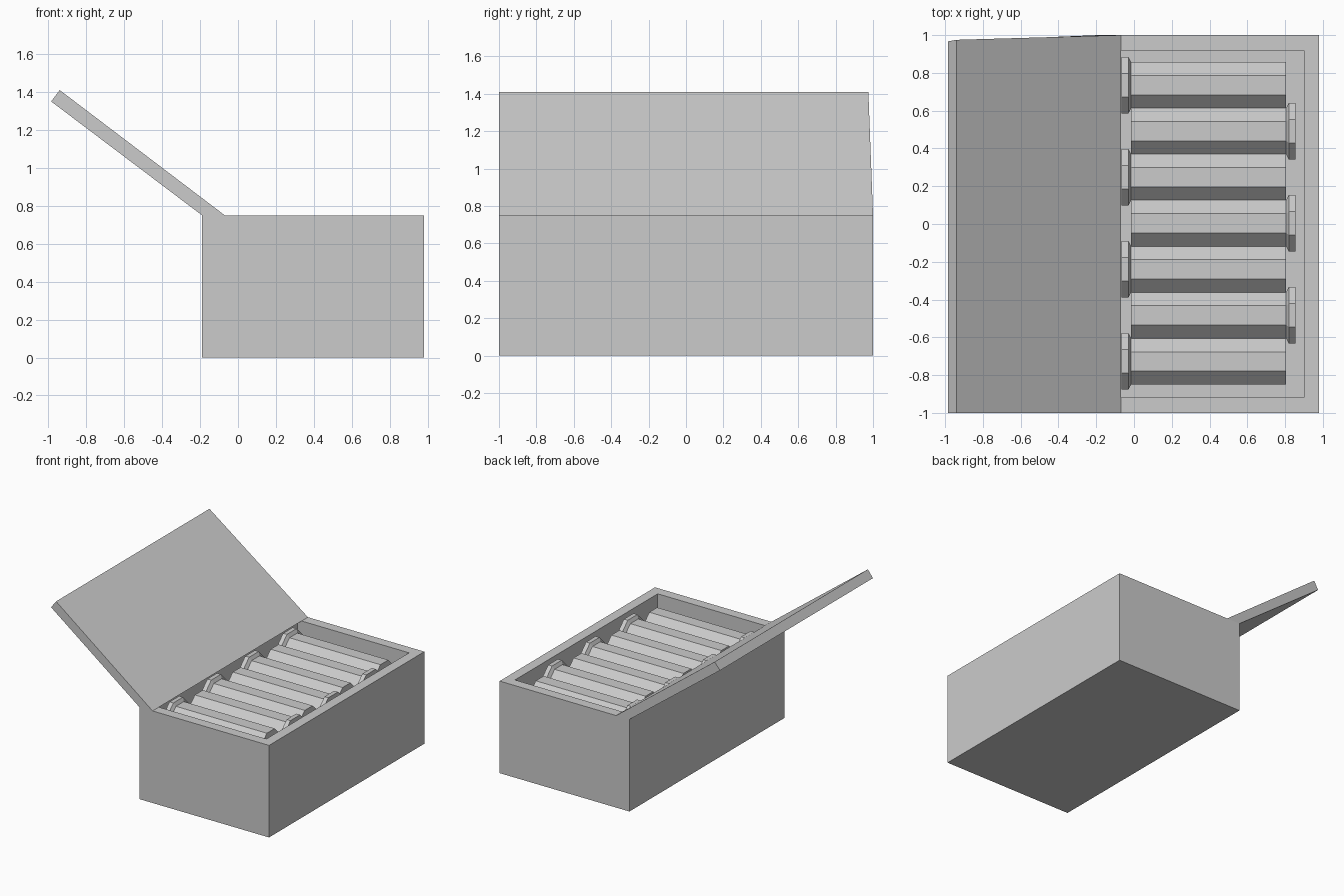
import bpy, bmesh
from math import pi, cos, sin
from mathutils import Vector

if "Cube" in bpy.data.objects:
    bpy.data.objects.remove(bpy.data.objects["Cube"])

X0, X1, H = -0.19, 0.98, 0.75      # box extents
WALL, FLOOR = 0.115, 0.445         # rim width and tray floor height


def finish(bm, name):
    bmesh.ops.recalc_face_normals(bm, faces=bm.faces)
    me = bpy.data.meshes.new(name)
    bm.to_mesh(me)
    bm.free()
    ob = bpy.data.objects.new(name, me)
    bpy.context.collection.objects.link(ob)
    return ob


def make_box():
    bm = bmesh.new()
    bmesh.ops.create_cube(bm, size=1)
    for v in bm.verts:
        v.co = (X1 if v.co.x > 0 else X0, 2 * v.co.y, H if v.co.z > 0 else 0)
    bm.normal_update()
    top = max(bm.faces, key=lambda f: f.calc_center_median().z)
    bmesh.ops.inset_region(bm, faces=[top], thickness=WALL)
    well = bmesh.ops.extrude_discrete_faces(bm, faces=[top])["faces"][0]
    for v in well.verts:
        v.co.z = FLOOR
    finish(bm, "box")


def make_lid():
    # side profile (x, z, back y): the free edge is slightly skewed
    profile = [(X0, H, 1.0), (-0.07, H, 1.0), (-0.94, 1.41, 0.975), (-0.985, 1.35, 0.967)]
    bm = bmesh.new()
    front = [bm.verts.new((x, -1, z)) for x, z, _ in profile]
    back = [bm.verts.new((x, y, z)) for x, z, y in profile]
    bm.faces.new(front)
    bm.faces.new(back[::-1])
    for i in range(4):
        j = (i + 1) % 4
        bm.faces.new((front[i], front[j], back[j], back[i]))
    finish(bm, "lid")


def make_shell(name, y, flip):
    # octagonal lathe along x: (x, distance from axis to flat)
    stations = [(-0.065, 0.15), (-0.03, 0.15), (-0.015, 0.1225), (0.805, 0.1225)]
    bm = bmesh.new()
    rings = []
    for x, apothem in stations:
        r = apothem / cos(pi / 8)
        if flip:
            x = 0.79 - x
        rings.append([bm.verts.new((x, y + r * cos(a), 0.595 + r * sin(a)))
                      for a in [(k + 0.5) * pi / 4 for k in range(8)]])
    for a, b in zip(rings, rings[1:]):
        for k in range(8):
            n = (k + 1) % 8
            bm.faces.new((a[k], a[n], b[n], b[k]))
    bm.faces.new(rings[0])
    bm.faces.new(rings[-1])
    finish(bm, name)


make_box()
make_lid()
# Row of cartridges with alternating rim ends
for i in range(7):
    make_shell(f"cartridge_{i + 1}", 0.735 - 0.2437 * i, i % 2 == 1)
